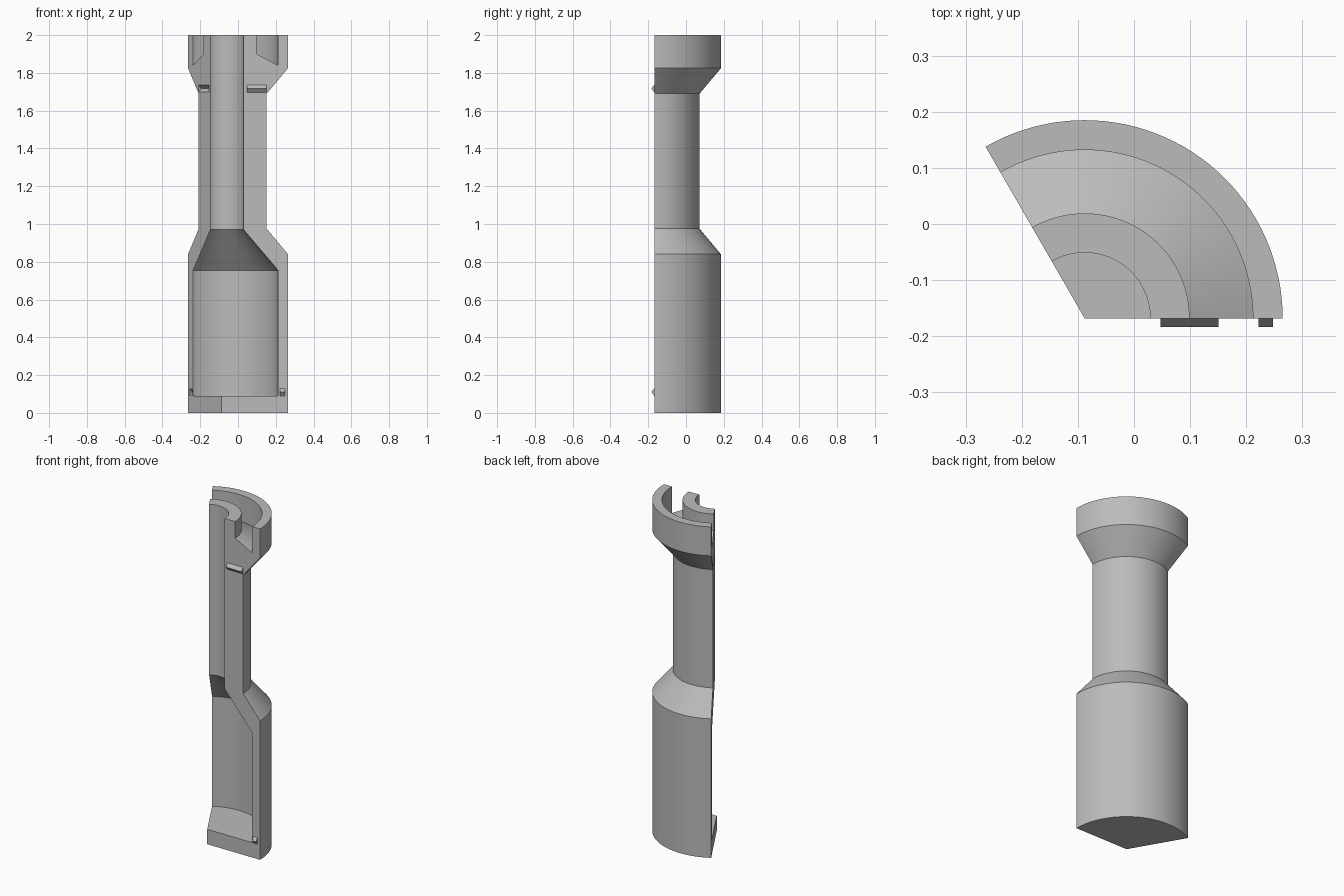
import bpy, bmesh
from math import cos, sin, pi, radians
from mathutils import Matrix, Vector

cube = bpy.data.objects.get("Cube")
if cube:
    bpy.data.objects.remove(cube)

AXIS = Vector((-0.088, -0.168, 0))
SWEEP = radians(120)
STEPS = 40

grey = bpy.data.materials.new("plain_grey")
grey.use_nodes = True
colour = (0.5, 0.5, 0.5, 1)
grey.diffuse_color = colour
grey.node_tree.nodes["Principled BSDF"].inputs["Base Color"].default_value = colour


def finish(name, bm, location):
    bmesh.ops.remove_doubles(bm, verts=bm.verts, dist=0.0001)
    bmesh.ops.recalc_face_normals(bm, faces=bm.faces)
    mesh = bpy.data.meshes.new(name)
    bm.to_mesh(mesh)
    bm.free()
    mesh.materials.append(grey)
    obj = bpy.data.objects.new(name, mesh)
    obj.location = location
    bpy.context.collection.objects.link(obj)
    return obj


def skin(bm, rings, closed):
    """Join successive rings of points and cap both ends."""
    loops = [[bm.verts.new(p) for p in ring] for ring in rings]
    n = len(rings[0])
    for a, b in zip(loops, loops[1:]):
        for i in range(n if closed else n - 1):
            j = (i + 1) % n
            bm.faces.new((a[i], a[j], b[j], b[i]))
    bm.faces.new(loops[0])
    bm.faces.new(loops[-1])


# Hollow sector: outer wall up, rim channel, then bore back down to the floor
profile = [(0, 0), (0.353, 0), (0.353, 0.84), (0.24, 0.975), (0.24, 1.69),
           (0.353, 1.825), (0.353, 2), (0.30, 2), (0.30, 1.84), (0.187, 1.9),
           (0.187, 2), (0.117, 2), (0.117, 0.97), (0.30, 0.755),
           (0.30, 0.09), (0, 0.09)]
bm = bmesh.new()
angles = [SWEEP * i / STEPS for i in range(STEPS + 1)]
skin(bm, [[(r * cos(a), r * sin(a), z) for r, z in profile] for a in angles], False)
body = finish("body_sector", bm, AXIS)


# Triangular ridge lying along the radius, its apex pointing to -y
def ridge(name, r0, r1, z, base):
    bm = bmesh.new()
    section = [(base, z - 0.02), (-0.016, z), (base, z + 0.02)]
    skin(bm, [[(r, y, h) for y, h in section] for r in (r0, r1)], True)
    return finish(name, bm, AXIS)


for label, r0, r1, z in (("upper", 0.135, 0.239, 1.717), ("lower", 0.31, 0.336, 0.11)):
    # Locating ridge on the front cut face
    ridge(label + "_ridge", r0, r1, z, 0)
    # Matching groove in the other cut face
    cutter = ridge(label + "_groove_cutter", r0 - 0.002, r1 + 0.002, z, 0.002)
    cutter.rotation_euler.z = SWEEP
    cutter.hide_render = True
    cutter.hide_viewport = False
    bpy.context.view_layer.update()
    cut = body.modifiers.new(label + "_groove", 'BOOLEAN')
    cut.operation = 'DIFFERENCE'
    cut.solver = 'EXACT'
    cut.object = cutter
    bpy.context.view_layer.objects.active = body
    bpy.ops.object.modifier_apply(modifier=cut.name)
    bpy.data.objects.remove(cutter)

# Smooth curved walls, crisp corners
bpy.ops.object.select_all(action='DESELECT')
body.select_set(True)
bpy.context.view_layer.objects.active = body
bpy.ops.object.shade_smooth_by_angle(angle=radians(20))
